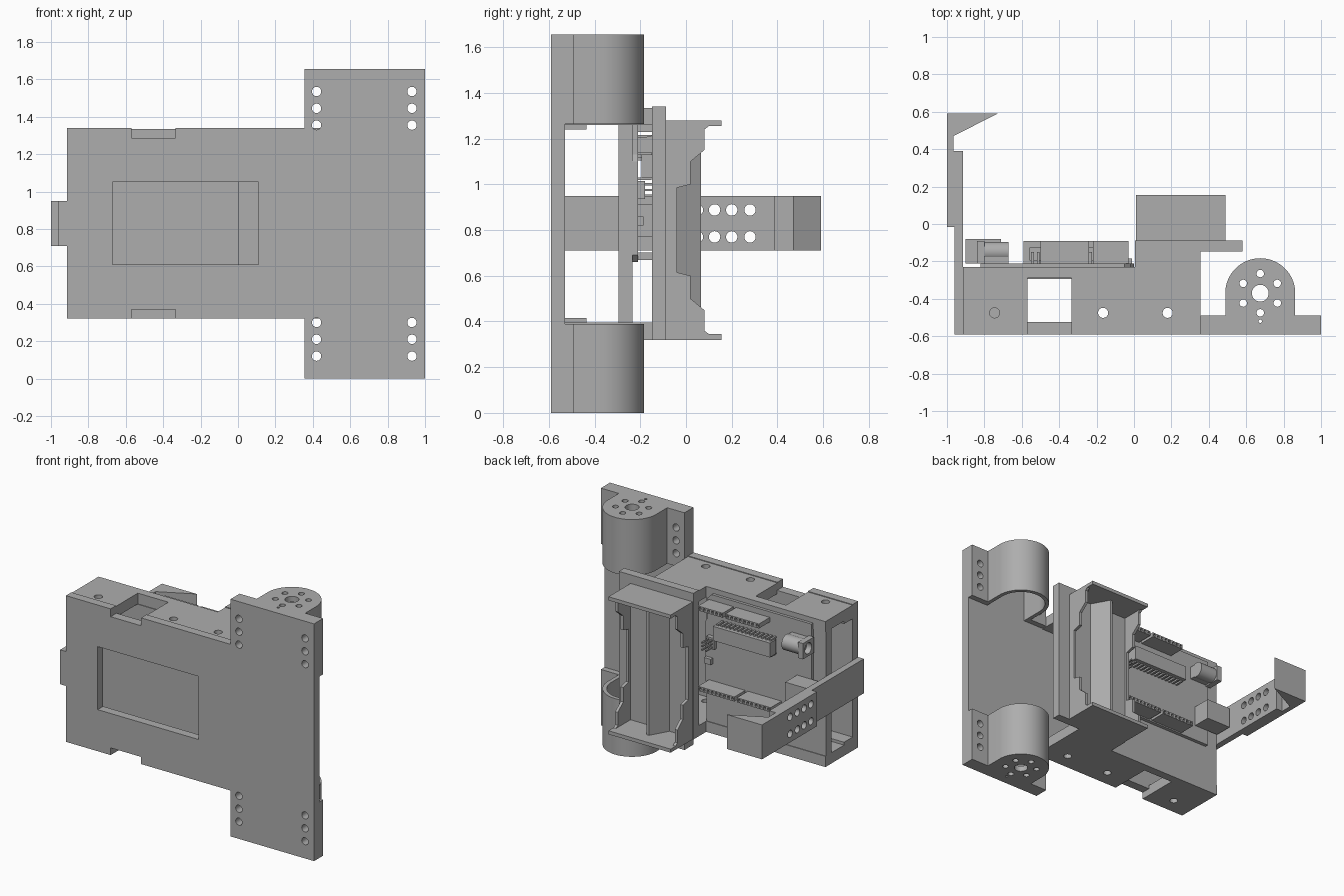
import bpy, bmesh, math

if "Cube" in bpy.data.objects:
    bpy.data.objects.remove(bpy.data.objects["Cube"])

H = 1.655                                   # full height; the model is mirrored about H / 2
grey = bpy.data.materials.new("plain grey")
grey.diffuse_color = (0.42, 0.42, 0.42, 1)
grey.use_nodes = True
grey.node_tree.nodes["Principled BSDF"].inputs["Base Color"].default_value = grey.diffuse_color


def rect(a0, a1, b0, b1):
    return [(a0, b0), (a1, b0), (a1, b1), (a0, b1)]


def circle(a, b, r, n=32):
    return [(a + r * math.cos(2 * math.pi * i / n), b + r * math.sin(2 * math.pi * i / n)) for i in range(n)]


def solid(name, prisms):
    """Each prism is (2D outline, axis, start, end) extruded along the axis."""
    bm = bmesh.new()
    for pts, axis, lo, hi in prisms:
        place = {'x': lambda p, t: (t, p[0], p[1]),
                 'y': lambda p, t: (p[0], t, p[1]),
                 'z': lambda p, t: (p[0], p[1], t)}[axis]
        n = len(pts)
        a = [bm.verts.new(place(p, lo)) for p in pts]
        b = [bm.verts.new(place(p, hi)) for p in pts]
        bm.faces.new(a)
        bm.faces.new(b[::-1])
        for i in range(n):
            bm.faces.new((a[i], b[i], b[(i + 1) % n], a[(i + 1) % n]))
    bmesh.ops.recalc_face_normals(bm, faces=bm.faces)
    me = bpy.data.meshes.new(name)
    bm.to_mesh(me)
    bm.free()
    me.materials.append(grey)
    ob = bpy.data.objects.new(name, me)
    bpy.context.collection.objects.link(ob)
    return ob


def cut(ob, prisms):
    """Subtract a group of separate prisms from an object."""
    tool = solid("cutter", prisms)
    mod = ob.modifiers.new("cut", 'BOOLEAN')
    mod.operation, mod.solver, mod.object = 'DIFFERENCE', 'EXACT', tool
    bpy.context.view_layer.objects.active = ob
    bpy.ops.object.modifier_apply(modifier=mod.name)
    bpy.data.objects.remove(tool)


def smooth(ob):
    bpy.ops.object.select_all(action='DESELECT')
    ob.select_set(True)
    bpy.context.view_layer.objects.active = ob
    bpy.ops.object.shade_smooth_by_angle(angle=math.radians(30))


def both(z0, z1, upper):
    return (H - z1, H - z0) if upper else (z0, z1)


# Front plate: T shape with display window and side notches
F, B = -0.59, -0.53
front = solid("front_plate", [([(-0.915, 0.32), (0.355, 0.32), (0.355, 0), (1, 0), (1, H),
                                (0.355, H), (0.355, 1.34), (-0.915, 1.34)], 'y', F, B)])
cut(front, [(rect(-0.67, 0.11, 0.61, 1.05), 'y', -0.7, -0.4)])
cut(front, [(rect(-0.57, -0.335, *both(0.2, 0.37, u)), 'y', -0.7, -0.4) for u in (0, 1)])
screws = [(circle(x, H - z if u else z, 0.025, 24), 'y', -0.7, -0.4)
          for x in (0.42, 0.93) for z in (0.12, 0.21, 0.30) for u in (0, 1)]
cut(front, screws)

# Side walls, mirrored top and bottom
for u, side in enumerate(("lower", "upper")):
    wall = solid(side + "_wall", [([(-0.915, B), (0.355, B), (0.355, -0.145), (0.005, -0.145),
                                    (0.005, -0.23), (-0.915, -0.23)], 'z', *both(0.32, 0.395, u))])
    cut(wall, [(rect(-0.57, -0.335, -0.525, -0.29), 'z', *both(0.2, 0.5, u))])
    cut(wall, [(rect(-0.57, -0.335, -0.6, -0.29), 'z', *both(0.2, 0.37, u))])
    cut(wall, [(circle(x, -0.475, 0.027, 24), 'z', *both(0.2, 0.5, u)) for x in (-0.745, -0.165, 0.18)])
    solid(side + "_inner_lip", [(rect(-0.915, -0.6, B, -0.435), 'z', *both(0.395, 0.415, u))])

    # Motor mount: thick pad plus round housing, hollow towards the middle
    cx, cy, r = 0.675, -0.37, 0.187
    arc = [(cx + r * math.cos(math.pi * i / 32), cy + r * math.sin(math.pi * i / 32)) for i in range(33)]
    mount = solid(side + "_motor_mount", [([(0.355, B), (1, B), (1, -0.49), (cx + r, -0.49)] + arc +
                                           [(cx - r, -0.49), (0.355, -0.49)], 'z', *both(0, 0.39, u))])
    ri = 0.16
    bore = [(cx + ri * math.cos(math.pi * i / 32), cy + ri * math.sin(math.pi * i / 32)) for i in range(33)]
    cut(mount, [(bore + [(cx - ri, -0.55), (cx + ri, -0.55)], 'z', *both(0.04, 0.6, u))])
    shaft = [(circle(cx, cy, 0.045), 'z', *both(-0.1, 0.2, u)),
             (circle(cx, -0.52, 0.009, 12), 'z', *both(-0.1, 0.2, u))]
    for i in range(6):
        t = math.radians(30 + 60 * i)
        shaft.append((circle(cx + 0.105 * math.cos(t), cy + 0.105 * math.sin(t), 0.02, 20),
                      'z', *both(-0.1, 0.2, u)))
    cut(mount, shaft)
    cut(mount, screws)
    smooth(mount)
    smooth(wall)
smooth(front)

# Tray under the circuit board
solid("board_tray", [(rect(-0.915, 0.005, 0.395, 1.26), 'y', -0.295, -0.235)])

# Hooked arm on the left end
arm = solid("hook_arm", [([(-0.96, F), (-0.96, -0.015), (-1, -0.015), (-1, 0.59), (-0.73, 0.59),
                           (-0.965, 0.47), (-0.965, 0.39), (-0.915, 0.39), (-0.915, F)], 'z', 0.71, 0.95)])
cut(arm, [(circle(y, z, 0.025, 24), 'x', -1.1, -0.8)
          for y in (0.05, 0.125, 0.2, 0.28) for z in (0.77, 0.888)])
smooth(arm)

# Battery plate and holder
solid("battery_plate", [(rect(0.005, 0.58, 0.32, 1.34), 'y', -0.148, -0.088)])
side = [(-0.088, 0.345), (0.1, 0.345), (0.08, 0.36), (0.08, 0.45), (0.02, 0.5), (0.02, 0.6), (-0.04, 0.615)]
side += [(y, 1.6 - z) for y, z in reversed(side)]
solid("battery_holder", [
    (rect(0.01, 0.49, 0.32, 1.28), 'y', -0.088, -0.06),
    (rect(0.01, 0.49, -0.088, 0.155), 'z', 0.32, 0.345),
    (rect(0.01, 0.49, -0.088, 0.155), 'z', 1.255, 1.28),
    (side, 'x', 0.01, 0.03), (side, 'x', 0.47, 0.49),
    ([(0.17, -0.06), (0.33, -0.06), (0.26, 0.065), (0.24, 0.065)], 'z', 0.345, 1.255)])

# Circuit board with pin sockets
Y = -0.21
solid("circuit_board", [([(-0.82, 0.66), (-0.03, 0.66), (0, 0.69), (0, 1.1), (-0.02, 1.13),
                          (-0.02, 1.27), (-0.05, 1.3), (-0.82, 1.3)], 'y', -0.235, Y)])
for name, x0, x1, z in (("lower_socket_a", -0.59, -0.33, 0.685), ("lower_socket_b", -0.31, -0.03, 0.685),
                        ("upper_socket_a", -0.5, -0.24, 1.245), ("upper_socket_b", -0.22, -0.03, 1.245)):
    row = solid(name, [(rect(x0, x1, z - 0.016, z + 0.016), 'y', Y, -0.09)])
    n = round((x1 - x0) / 0.031)
    step = (x1 - x0) / n
    cut(row, [(rect(x0 + step * (i + 0.25), x0 + step * (i + 0.75), z - 0.008, z + 0.008), 'y', -0.14, 0)
              for i in range(n)])

# Chip with legs and the short pin block
legs = [(rect(-0.55 + 0.031 * i, -0.535 + 0.031 * i, z, z + 0.012), 'y', Y, -0.15)
        for i in range(14) for z in (1.018, 1.13)]
solid("chip", [(rect(-0.56, -0.12, 1.03, 1.13), 'y', -0.195, -0.125)] + legs)
solid("pin_block", [(rect(-0.09, -0.03, 0.935, 1.015), 'y', Y, -0.18)] +
      [(rect(x, x + 0.01, z, z + 0.01), 'y', -0.18, -0.11)
       for x in (-0.08, -0.05) for z in (0.945, 0.97, 0.995)])
solid("reset_button", [(rect(-0.06, -0.01, 0.82, 0.86), 'y', Y, -0.185)])

# Data port and power jack
port = solid("data_port", [(rect(-0.9, -0.71, 0.77, 0.915), 'y', Y, -0.08)])
cut(port, [(rect(-0.95, -0.83, 0.785, 0.90), 'y', -0.195, -0.095)])
jack = solid("power_jack", [(rect(-0.84, -0.80, 1.105, 1.215), 'y', Y, -0.09)])
barrel = solid("jack_barrel", [(circle(-0.148, 1.16, 0.053), 'x', -0.801, -0.67)])
cut(jack, [(circle(-0.148, 1.16, 0.038), 'x', -0.9, -0.7)])
cut(barrel, [(circle(-0.148, 1.16, 0.038), 'x', -0.9, -0.7)])
solid("jack_base", [(rect(-0.801, -0.67, 1.115, 1.205), 'y', Y, -0.17)])
smooth(jack)
smooth(barrel)
